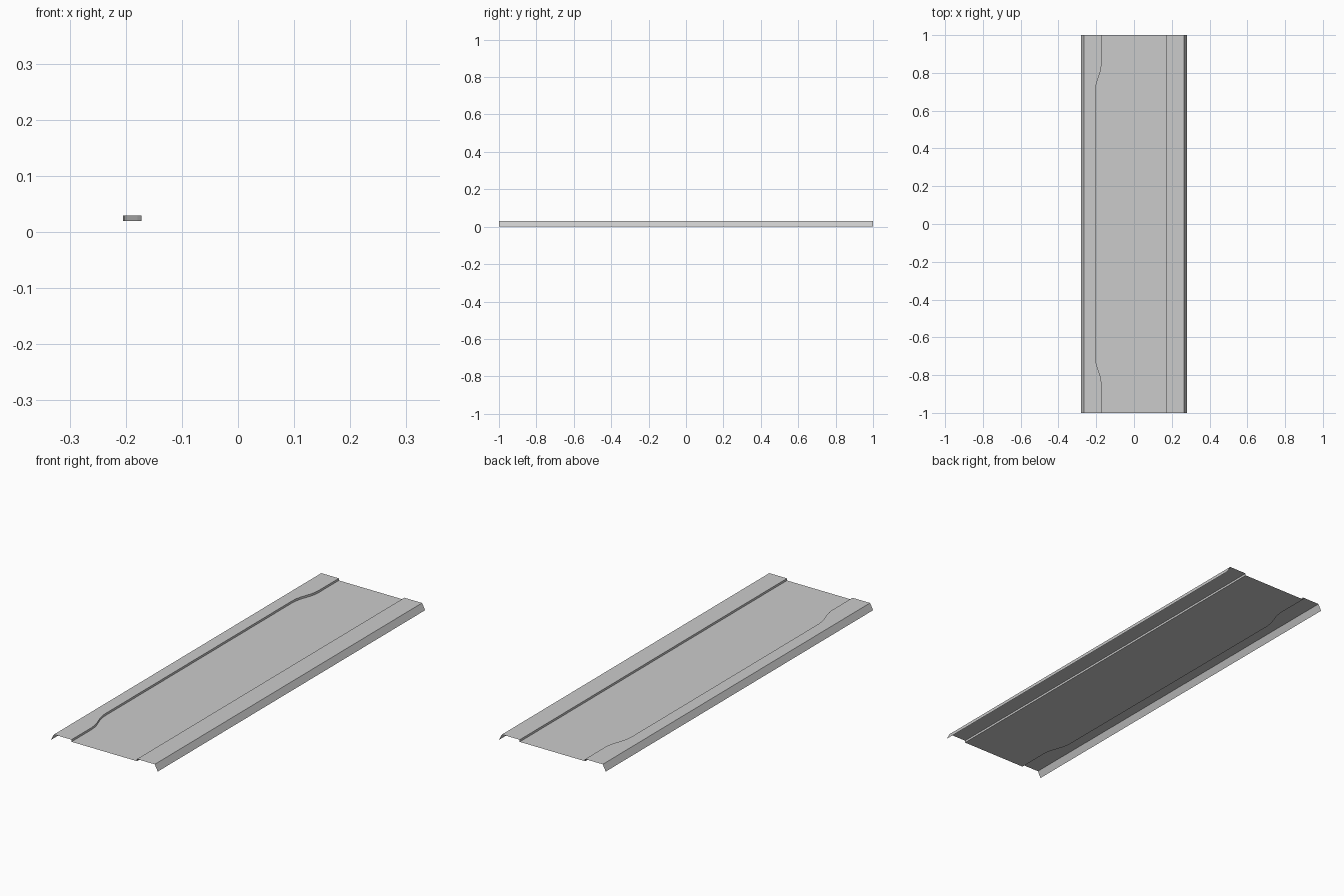
import bpy, bmesh

if "Cube" in bpy.data.objects:
    bpy.data.objects.remove(bpy.data.objects["Cube"])

# Folded sheet tray: each rail is a line running along y
half = [(-0.205, 0.0), (-0.205, 0.70), (-0.203, 0.725), (-0.198, 0.748),
        (-0.179, 0.802), (-0.174, 0.825), (-0.172, 0.85), (-0.172, 1.0)]
curve = [(x, -y) for x, y in reversed(half[1:])] + half[1:]


def straight(x, z):
    return [(x, -1, z), (x, 1, z)]


def wavy(z):
    return [(x, y, z) for x, y in curve]


rails = [
    straight(-0.28, 0.0),      # left lip bottom
    straight(-0.264, 0.03),    # left lip top
    wavy(0.03),                # left step top
    wavy(0.02),                # left step bottom
    straight(0.171, 0.02),     # right step bottom
    straight(0.171, 0.03),     # right step top
    straight(0.264, 0.03),     # right lip top
    straight(0.28, 0.0),       # right lip bottom
]

bm = bmesh.new()
vert_rails = [[bm.verts.new(p) for p in rail] for rail in rails]

for i, (a, b) in enumerate(zip(vert_rails, vert_rails[1:])):
    if i == 2:
        # curved step wall, one quad per segment
        for k in range(len(a) - 1):
            bm.faces.new((a[k], b[k], b[k + 1], a[k + 1]))
    else:
        # flat panel between two rails
        bm.faces.new(b + a[::-1])

mesh = bpy.data.meshes.new("folded_tray")
for f in bm.faces:
    f.normal_update()
    # all panels face up; the step walls face into the recess
    c = f.calc_center_median()
    n = f.normal
    if n.z < -0.01 or (abs(n.z) < 0.01 and n.x * c.x > 0):
        f.normal_flip()
bm.to_mesh(mesh)
bm.free()

tray = bpy.data.objects.new("folded_tray", mesh)
bpy.context.collection.objects.link(tray)
